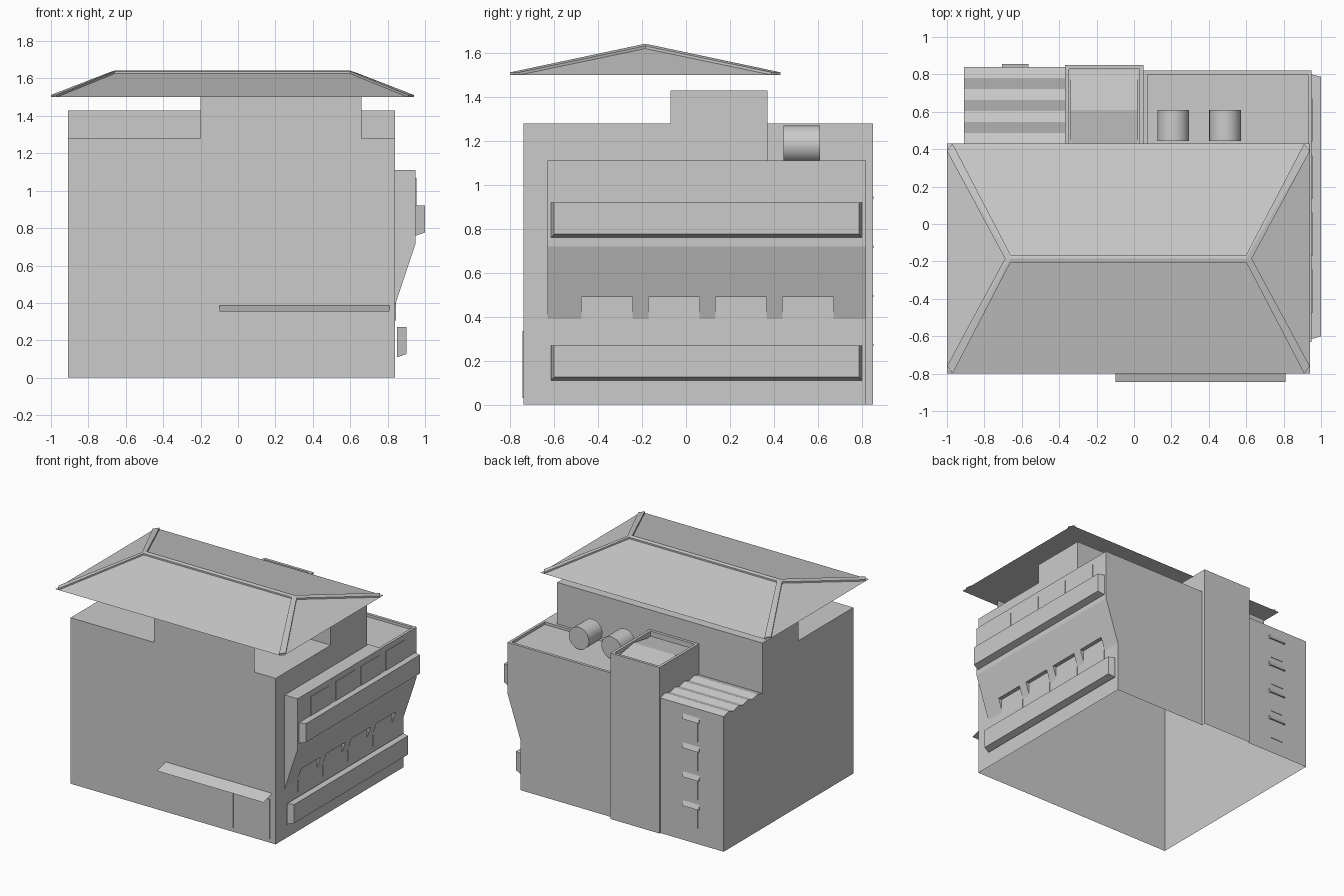
import bpy, bmesh
from mathutils import Vector

if "Cube" in bpy.data.objects:
    bpy.data.objects.remove(bpy.data.objects["Cube"], do_unlink=True)

GREY = (0.6, 0.6, 0.6, 1.0)
mat = bpy.data.materials.new("plain_grey")
mat.use_nodes = True
mat.diffuse_color = GREY
mat.node_tree.nodes["Principled BSDF"].inputs["Base Color"].default_value = GREY


def finish(name, bm):
    mesh = bpy.data.meshes.new(name)
    bm.to_mesh(mesh)
    bm.free()
    mesh.materials.append(mat)
    obj = bpy.data.objects.new(name, mesh)
    bpy.context.collection.objects.link(obj)
    return obj


def panel(bm, axis, at, pts, sign):
    """Flat polygon on the plane axis = at, facing the given sign."""
    verts = []
    for p in pts:
        co = list(p)
        co.insert(axis, at)
        verts.append(bm.verts.new(co))
    f = bm.faces.new(verts)
    f.normal_update()
    if f.normal[axis] * sign < 0:
        f.normal_flip()
    return f


def rect(a0, a1, b0, b1):
    return [(a0, b0), (a1, b0), (a1, b1), (a0, b1)]


def hull(bm, pts):
    bmesh.ops.convex_hull(bm, input=[bm.verts.new(p) for p in pts])


def add_box(bm, x, y, z):
    hull(bm, [(i, j, k) for i in x for j in y for k in z])


def box(name, x, y, z):
    bm = bmesh.new()
    add_box(bm, x, y, z)
    bmesh.ops.dissolve_limit(bm, angle_limit=0.01, verts=bm.verts, edges=bm.edges)
    return finish(name, bm)


def hull_object(name, pts):
    bm = bmesh.new()
    hull(bm, pts)
    bmesh.ops.dissolve_limit(bm, angle_limit=0.01, verts=bm.verts, edges=bm.edges)
    return finish(name, bm)


# Main dimensions
L, R = -0.91, 0.84
FRONT, MID, BLOCK = -0.74, 0.37, -0.07
BACK_L, BACK_R, BACK_T = 0.84, 0.82, 0.85
TL, TR = -0.37, 0.05
LOW, EAVE, TOP, RIM = 1.05, 1.28, 1.43, 1.11
FLOOR = 1.09

# Corrugated annexe roof profile (y, z)
step = (BACK_L - MID) / 8
zig = [(MID + i * step, LOW - 0.008 + 0.016 * (i % 2)) for i in range(9)]

# Building shell, open at the base
bm = bmesh.new()
panel(bm, 1, FRONT, [(L, 0), (R, 0), (R, EAVE), (0.66, EAVE), (0.66, 1.5),
                     (-0.2, 1.5), (-0.2, EAVE), (L, EAVE)], -1)
side = [(FRONT, 0), (FRONT, EAVE), (BLOCK, EAVE), (BLOCK, TOP), (MID, TOP)]
panel(bm, 0, L, side + zig + [(BACK_L, 0)], -1)
panel(bm, 0, R, side + [(MID, FLOOR), (BACK_R, FLOOR), (BACK_R, 0)], 1)
panel(bm, 2, EAVE, rect(L, R, FRONT, BLOCK), 1)
panel(bm, 2, TOP, rect(L, R, BLOCK, MID), 1)
panel(bm, 1, BLOCK, rect(L, R, EAVE, TOP), -1)
panel(bm, 1, MID, rect(L, R, LOW - 0.01, TOP), 1)
panel(bm, 1, BACK_L, rect(L, TL, 0, zig[-1][1]), 1)
panel(bm, 1, BACK_R, rect(TR, R, 0, RIM), 1)
panel(bm, 2, FLOOR, rect(TR, R, MID, BACK_R), 1)
finish("building_walls", bm)

# Corrugated annexe roof
bm = bmesh.new()
for (y0, z0), (y1, z1) in zip(zig, zig[1:]):
    bm.faces.new([bm.verts.new(p) for p in
                  ((L, y0, z0), (TL, y0, z0), (TL, y1, z1), (L, y1, z1))])
finish("corrugated_roof", bm)

# Stair tower with a sunken top
bm = bmesh.new()
panel(bm, 1, BACK_T, rect(TL, TR, 0, EAVE), 1)
panel(bm, 0, TL, [(BACK_L, 0), (BACK_T, 0), (BACK_T, EAVE), (MID, EAVE),
                  (MID, LOW - 0.01), (BACK_L, LOW - 0.01)], -1)
panel(bm, 0, TR, [(BACK_R, 0), (BACK_T, 0), (BACK_T, EAVE), (MID, EAVE),
                  (MID, FLOOR), (BACK_R, FLOOR)], 1)
top = panel(bm, 2, EAVE, rect(TL, TR, MID, BACK_T), 1)
bmesh.ops.inset_region(bm, faces=[top], thickness=0.03, use_boundary=True)
sunk = bmesh.ops.extrude_discrete_faces(bm, faces=[top])["faces"]
bmesh.ops.translate(bm, vec=(0, 0, -0.04), verts=sunk[0].verts)
finish("stair_tower", bm)
xa, xb = TL + 0.03, TR - 0.03
hull_object("tower_roof", [(x, y, z) for x in (xa, xb)
                           for y, z in ((0.40, 1.24), (0.61, 1.275), (0.82, 1.24))])

# Terrace parapets
box("terrace_parapet_back", (TR, R), (BACK_R - 0.022, BACK_R), (FLOOR, RIM))
box("terrace_parapet_side", (TR, TR + 0.022), (MID, BACK_R), (FLOOR, RIM))
box("terrace_parapet_wall", (TR, R), (MID, MID + 0.022), (FLOOR, RIM))

# Overhanging bay with window notches and the terrace cut out
BAY = 0.95
profile = [(R, 0.39), (BAY, 0.72), (BAY, RIM), (R, RIM)]
bay = hull_object("side_bay", [(x, y, z) for x, z in profile for y in (-0.63, BACK_R)])
windows = [(-0.475 + 0.305 * i, -0.243 + 0.305 * i) for i in range(4)]
bm = bmesh.new()
for w in windows:
    add_box(bm, (R + 0.003, 1.1), w, (0.3, 0.49))
add_box(bm, (0.8, BAY - 0.02), (MID + 0.022, BACK_R - 0.022), (FLOOR, 1.3))
cutter = finish("bay_cutter", bm)
cutter.hide_render = True
mod = bay.modifiers.new("notches", "BOOLEAN")
mod.operation, mod.solver, mod.object = "DIFFERENCE", "EXACT", cutter
bpy.context.view_layer.objects.active = bay
bpy.ops.object.modifier_apply(modifier=mod.name)
bpy.data.objects.remove(cutter, do_unlink=True)

# Side windows
for i, w in enumerate(windows):
    box(f"lower_window_{i + 1}", (R, R + 0.004), w, (0.305, 0.488))
    box(f"upper_window_{i + 1}", (BAY, BAY + 0.004), w, (0.88, 1.067))

# Tapered balconies
for name, x, z in (("lower_balcony", 0.85, 0.11), ("upper_balcony", BAY, 0.76)):
    hull_object(name, [(x, y, k) for y in (-0.615, 0.80) for k in (z, z + 0.16)] +
                [(x + 0.05, y, k) for y in (-0.60, 0.787) for k in (z + 0.016, z + 0.16)])

# Shop front and awning
box("shop_window", (-0.08, 0.48), (FRONT - 0.004, FRONT), (0.03, 0.335))
box("shop_door", (0.52, 0.79), (FRONT - 0.004, FRONT), (0.03, 0.335))
bm = bmesh.new()
bm.faces.new([bm.verts.new(p) for p in
              ((-0.1, -0.845, 0.355), (0.81, -0.845, 0.355),
               (0.81, FRONT, 0.385), (-0.1, FRONT, 0.385))])
finish("awning", bm)

# Small hooded windows at the back
for i in range(4):
    z = 0.12 + 0.223 * i
    box(f"back_window_{i + 1}", (-0.69, -0.58), (BACK_L, BACK_L + 0.004), (z, z + 0.15))
    hull_object(f"window_hood_{i + 1}",
                [(x, y, k) for x in (-0.705, -0.565) for y, k in
                 ((BACK_L, z + 0.15), (BACK_L + 0.015, z + 0.15), (BACK_L, z + 0.185))])

# Water tanks
for name, x in (("water_tank_left", 0.487), ("water_tank_right", 0.21)):
    bpy.ops.mesh.primitive_cylinder_add(vertices=32, radius=0.085, depth=0.165,
                                        location=(x, 0.527, 1.185), rotation=(1.5708, 0, 0))
    tank = bpy.context.object
    tank.name = name
    tank.data.materials.append(mat)
    bpy.ops.object.shade_smooth_by_angle()

# Hipped roof with raised hip and ridge caps
X0, X1, Y0, Y1 = -1.0, 0.94, -0.80, 0.43
RX0, RX1, RY = -0.66, 0.60, -0.185
ZE, ZR, CAP = 1.5, 1.63, Vector((0, 0, 0.012))
hull_object("hip_roof", [(x, y, ZE) for x in (X0, X1) for y in (Y0, Y1)] +
            [(RX0, RY, ZR), (RX1, RY, ZR)])
for cx, rx, sx in ((X0, RX0, 1), (X1, RX1, -1)):
    for cy, sy in ((Y0, 1), (Y1, -1)):
        base = [Vector(p) for p in (
            (cx, cy + sy * 0.04, ZE), (cx + sx * 0.03, cy, ZE), (rx, RY, ZR),
            (rx - sx * 0.03, RY, ZR - 0.01), (rx, RY - sy * 0.02, ZR - 0.004))]
        hull_object("hip_cap", base + [p + CAP for p in base])
ridge = [Vector((x, RY + dy, ZR - abs(dy) * 0.2)) for x in (RX0, RX1) for dy in (-0.02, 0, 0.02)]
hull_object("ridge_cap", ridge + [p + CAP for p in ridge])
